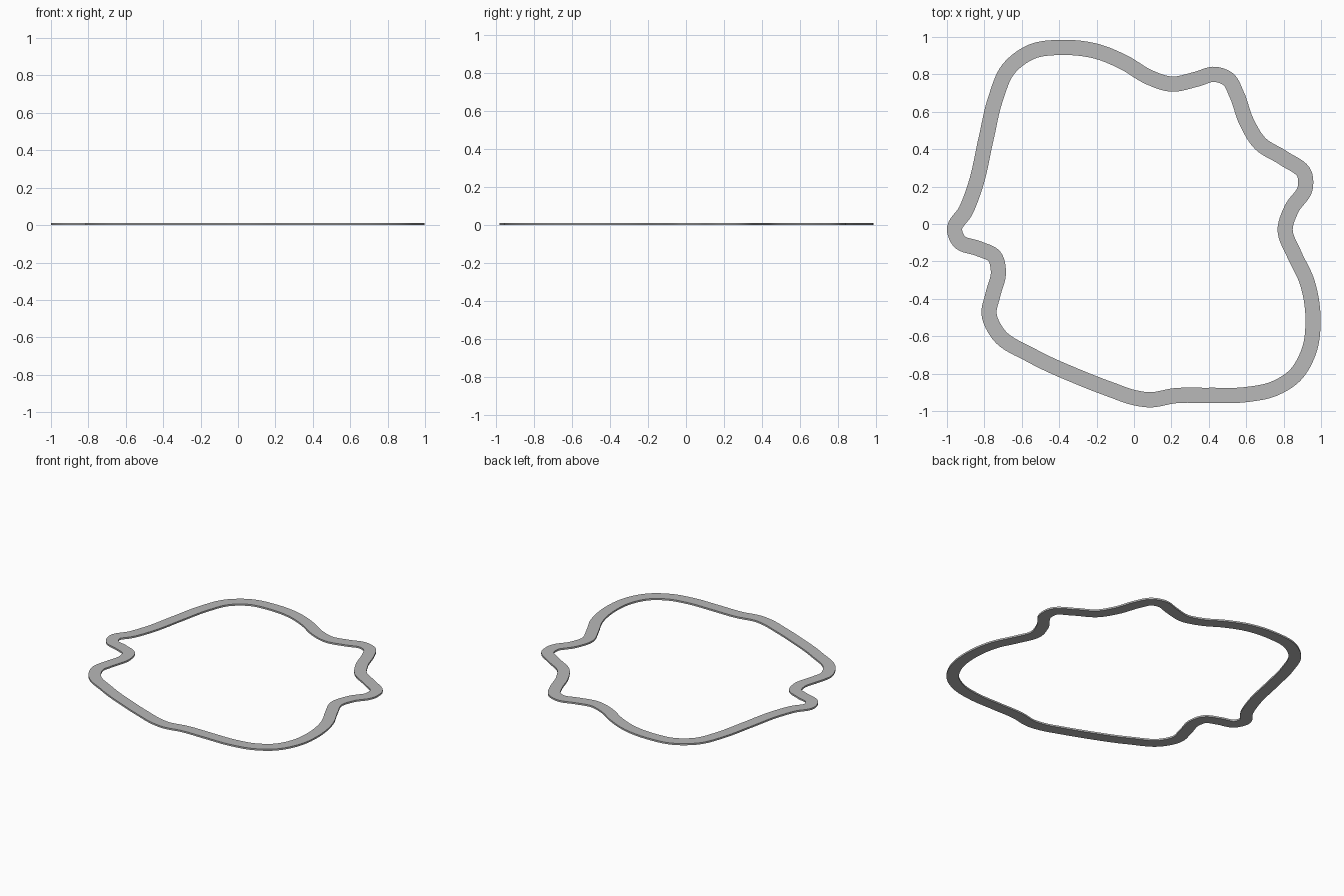
import bpy, bmesh
from mathutils import Vector

if "Cube" in bpy.data.objects:
    bpy.data.objects.remove(bpy.data.objects["Cube"])

WIDTH, THICK, STEPS = 0.081, 0.012, 8

# Centre line of the circuit, counter-clockwise from the start line
PATH = [(0.0, -0.928), (0.08, -0.94), (0.22, -0.918), (0.4, -0.916), (0.6, -0.912),
        (0.75, -0.88), (0.86, -0.81), (0.935, -0.68), (0.957, -0.5), (0.922, -0.3),
        (0.858, -0.165), (0.808, -0.03), (0.842, 0.08), (0.916, 0.195), (0.912, 0.265),
        (0.8, 0.352), (0.675, 0.43), (0.6, 0.55), (0.55, 0.69), (0.502, 0.775),
        (0.435, 0.8), (0.33, 0.773), (0.2, 0.748), (0.08, 0.785), (-0.05, 0.862),
        (-0.2, 0.923), (-0.38, 0.944), (-0.55, 0.92), (-0.67, 0.83), (-0.74, 0.67),
        (-0.79, 0.46), (-0.85, 0.2), (-0.9, 0.07), (-0.96, -0.03), (-0.935, -0.092),
        (-0.83, -0.132), (-0.745, -0.175), (-0.725, -0.25), (-0.755, -0.38),
        (-0.775, -0.48), (-0.725, -0.59), (-0.55, -0.702), (-0.3, -0.817), (-0.12, -0.887)]
pts = [Vector(p) for p in PATH]
n = len(pts)


def tangent(i):
    """Slope at a path point, weighted for uneven spacing."""
    a, b, c = pts[i - 1], pts[i % n], pts[(i + 1) % n]
    d0, d1 = (b - a).length, (c - b).length
    return ((b - a) / d0 * d1 + (c - b) / d1 * d0) / (d0 + d1)


def sample(i, t):
    """Hermite point between path points i and i + 1."""
    p, q = pts[i], pts[(i + 1) % n]
    d = (q - p).length
    m0, m1 = tangent(i) * d, tangent((i + 1) % n) * d
    return (p * (2*t**3 - 3*t**2 + 1) + m0 * (t**3 - 2*t**2 + t)
            + q * (3*t**2 - 2*t**3) + m1 * (t**3 - t**2))


line = [sample(i, k / STEPS) for i in range(n) for k in range(STEPS)]

# Flat rectangular section swept round the closed loop
bm = bmesh.new()
rings = []
for i, p in enumerate(line):
    d = (line[(i + 1) % len(line)] - line[i - 1]).normalized()
    side = Vector((d.y, -d.x)) * WIDTH / 2
    rings.append([bm.verts.new((*(p + side * s), z))
                  for s, z in ((1, 0), (1, THICK), (-1, THICK), (-1, 0))])
for i, a in enumerate(rings):
    b = rings[(i + 1) % len(rings)]
    for k in range(4):
        j = (k + 1) % 4
        bm.faces.new((a[k], b[k], b[j], a[j]))
bmesh.ops.recalc_face_normals(bm, faces=bm.faces)

mesh = bpy.data.meshes.new("circuit_track")
bm.to_mesh(mesh)
bm.free()
track = bpy.data.objects.new("circuit_track", mesh)
bpy.context.collection.objects.link(track)

# Dark grey asphalt
asphalt = bpy.data.materials.new("asphalt")
asphalt.diffuse_color = (0.48, 0.48, 0.48, 1)
asphalt.use_nodes = True
asphalt.node_tree.nodes["Principled BSDF"].inputs["Base Color"].default_value = asphalt.diffuse_color
mesh.materials.append(asphalt)

bpy.context.view_layer.objects.active = track
track.select_set(True)
bpy.ops.object.shade_smooth_by_angle()
